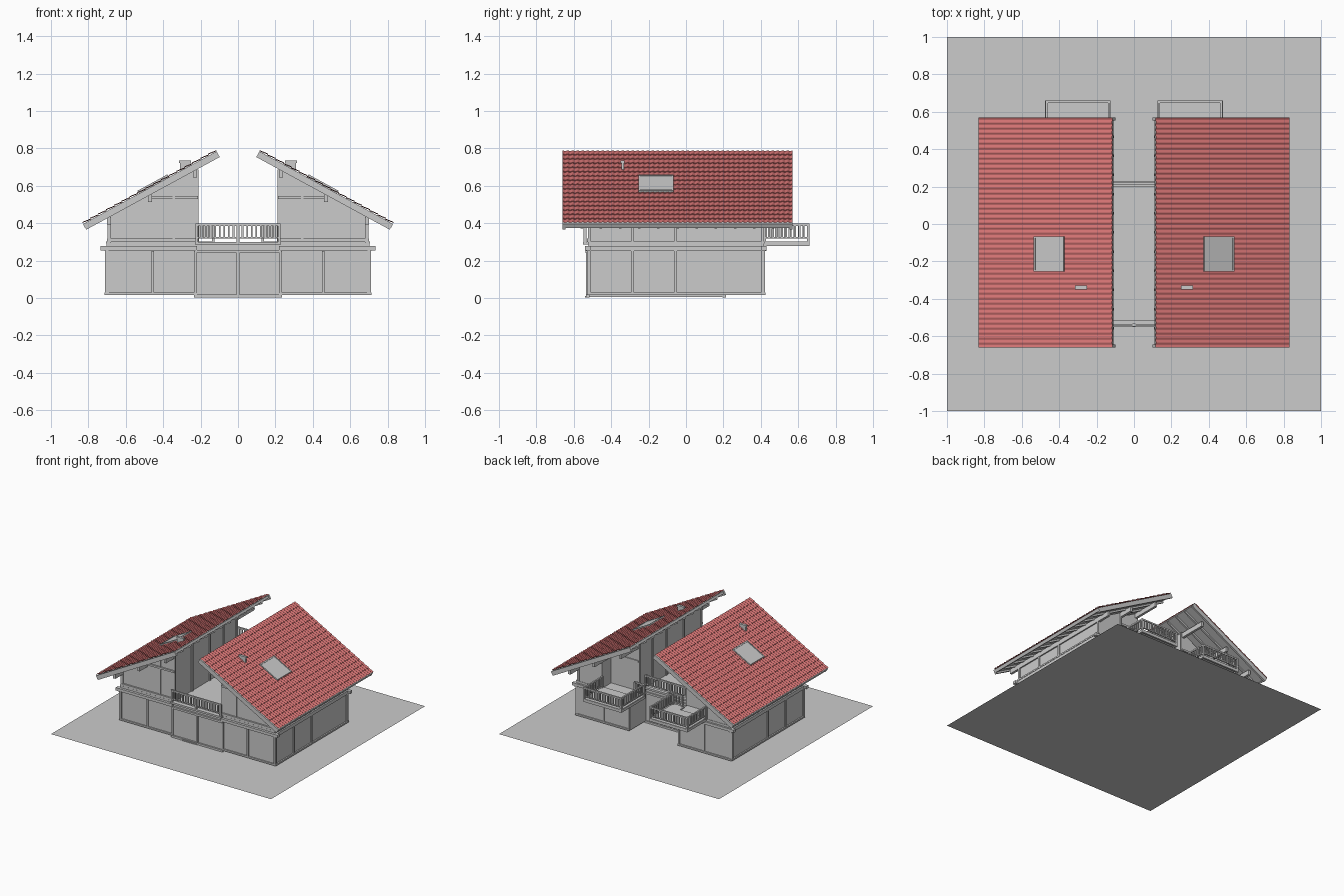
import bpy, bmesh, math
from mathutils import Matrix, Vector

if "Cube" in bpy.data.objects:
    bpy.data.objects.remove(bpy.data.objects["Cube"])

# roof line: ridge edge (RX, RZ) sloping down to eave edge (EX, EZ)
RX, RZ, EX, EZ = 0.115, 0.785, 0.828, 0.397
LEN = math.hypot(EX - RX, EZ - RZ)
DX, DZ = (EX - RX) / LEN, (EZ - RZ) / LEN
Y0, Y1 = -0.66, 0.57


def roof_pt(s, n, y=0.0):
    """Point s down the slope, n above the roof plane."""
    return Vector((RX + s * DX - n * DZ, y, RZ + s * DZ + n * DX))


def under(x, n=-0.032):
    """Height of the roof plane, offset n, at position x."""
    return RZ + (x - RX) * DZ / DX + n / DX


def finish(name, bm, mirror=True, color=None):
    bmesh.ops.recalc_face_normals(bm, faces=bm.faces)
    me = bpy.data.meshes.new(name)
    bm.to_mesh(me)
    bm.free()
    ob = bpy.data.objects.new(name, me)
    bpy.context.collection.objects.link(ob)
    if mirror:
        mod = ob.modifiers.new("mirror", 'MIRROR')
        mod.use_mirror_merge = False
    if color:
        mat = bpy.data.materials.new(name)
        mat.diffuse_color = color
        mat.use_nodes = True
        mat.node_tree.nodes["Principled BSDF"].inputs["Base Color"].default_value = mat.diffuse_color
        me.materials.append(mat)
    return ob


def add_box(bm, x0, x1, y0, y1, z0, z1):
    m = Matrix.Translation(((x0 + x1) / 2, (y0 + y1) / 2, (z0 + z1) / 2))
    m = m @ Matrix.Diagonal((abs(x1 - x0), abs(y1 - y0), abs(z1 - z0), 1))
    bmesh.ops.create_cube(bm, size=1, matrix=m)


def boxes(name, items, mirror=True):
    bm = bmesh.new()
    for b in items:
        add_box(bm, *b)
    return finish(name, bm, mirror)


def add_prism(bm, pts, y0, y1):
    """Extrude an x/z profile along y."""
    f = bm.faces.new([bm.verts.new((p[0], y0, p[1])) for p in pts])
    r = bmesh.ops.extrude_face_region(bm, geom=[f])
    vs = [v for v in r["geom"] if isinstance(v, bmesh.types.BMVert)]
    bmesh.ops.translate(bm, verts=vs, vec=(0, y1 - y0, 0))


def slope_profile(s0, s1, n0, n1):
    return [(p.x, p.z) for p in (roof_pt(s0, n0), roof_pt(s1, n0), roof_pt(s1, n1), roof_pt(s0, n1))]


# ground sheet
bm = bmesh.new()
bmesh.ops.create_grid(bm, x_segments=1, y_segments=1, size=1)
finish("ground_sheet", bm, False)

# lower storey
boxes("lower_wing", [(0.22, 0.703, -0.52, 0.415, 0.015, 0.295)])
boxes("middle_block", [(-0.22, 0.22, -0.522, 0.205, 0.005, 0.29)], False)

# upper storey walls with sloped tops, cut back behind the rear balcony
bm = bmesh.new()
for xa, ya, yb in ((0.22, -0.515, 0.30), (0.47, 0.30, 0.412)):
    add_prism(bm, [(xa, 0.29), (0.69, 0.29), (0.69, under(0.69)), (xa, under(xa))], ya, yb)
finish("upper_walls", bm)

# timber posts on the sides, inner walls, front and back
post_y = (-0.517, -0.285, -0.055, 0.408)
items = [(0.69, 0.712, y - 0.008, y + 0.008, 0.02, 0.25) for y in post_y]
items += [(0.68, 0.699, y - 0.008, y + 0.008, 0.28, under(0.70)) for y in post_y]
items += [(0.212, 0.23, y - 0.008, y + 0.008, 0.29, under(0.23)) for y in (-0.508, -0.285, -0.055, 0.125, 0.292)]
for x in (0.70, 0.455, 0.228):
    items += [(x - 0.007, x + 0.007, -0.53, -0.51, 0.02, 0.25),
              (x - 0.007, x + 0.007, 0.40, 0.422, 0.02, 0.25)]
items += [(0.338, 0.35, -0.522, -0.50, 0.30, under(0.35)),
          (0.47, 0.482, 0.40, 0.42, 0.29, under(0.482))]
boxes("timber_posts", items)
boxes("middle_posts", [(-0.008, 0.008, -0.534, -0.51, 0.01, 0.25),
                       (-0.008, 0.008, 0.19, 0.213, 0.01, 0.25)], False)

# sills, belt beams and lintels
boxes("sills_and_belts", [
    (0.695, 0.714, -0.528, 0.423, 0.015, 0.028), (0.22, 0.71, -0.53, -0.515, 0.015, 0.028),
    (0.22, 0.71, 0.41, 0.425, 0.015, 0.028),
    (0.69, 0.715, -0.535, 0.43, 0.25, 0.278), (0.22, 0.735, -0.54, -0.51, 0.255, 0.278),
    (0.22, 0.735, 0.405, 0.43, 0.255, 0.278),
    (0.685, 0.705, -0.525, 0.42, 0.29, 0.302), (0.22, 0.70, -0.528, -0.51, 0.30, 0.318),
    (0.215, 0.48, -0.527, -0.51, 0.53, 0.545), (0.22, 0.47, 0.295, 0.308, 0.53, 0.545)])
boxes("middle_sills", [
    (-0.235, 0.235, -0.535, -0.515, 0.003, 0.018), (-0.225, 0.225, 0.195, 0.215, 0.003, 0.018),
    (-0.23, 0.23, -0.537, -0.515, 0.24, 0.256), (-0.22, 0.22, 0.195, 0.215, 0.24, 0.256),
    (-0.23, 0.23, -0.552, -0.515, 0.285, 0.30), (-0.22, 0.22, 0.20, 0.228, 0.285, 0.30),
    (-0.13, 0.0, -0.54, -0.52, 0.003, 0.01)], False)

# purlins carrying the roof
boxes("purlins", [(x - 0.01, x + 0.01, ya, yb, under(x) - 0.042, under(x) - 0.003)
                  for x in (0.23, 0.47, 0.69) for ya, yb in ((-0.62, 0.53),)])

# roof deck with verge boards, eave board and rafters
bm = bmesh.new()
add_prism(bm, slope_profile(0.005, LEN - 0.005, -0.022, -0.003), Y0 + 0.003, Y1 - 0.003)
for y in (Y0, Y1 - 0.016):
    add_prism(bm, slope_profile(0.0, LEN, -0.036, -0.001), y, y + 0.016)
add_prism(bm, slope_profile(LEN - 0.012, LEN + 0.002, -0.026, -0.001), Y0, Y1)
for i in range(1, 12):
    y = Y0 + (Y1 - Y0) * i / 12
    add_prism(bm, slope_profile(0.01, LEN - 0.015, -0.036, -0.02), y - 0.007, y + 0.007)
finish("roof_deck", bm)

# rippled roof tiles: stepped courses down the slope, waves along the ridge
COURSES, COLS, SEG = 17, 46, 6
bm = bmesh.new()
rows = []
for c in range(COURSES):
    for t, lift in ((0.0, 0.0), (1.0, 0.005)):
        s = (c + t) * LEN / COURSES
        row = []
        for k in range(COLS * SEG + 1):
            wave = 0.0025 * (1 + math.cos(2 * math.pi * k / SEG))
            row.append(bm.verts.new(roof_pt(s, lift + wave, Y0 + (Y1 - Y0) * k / (COLS * SEG))))
        rows.append(row)
for a, b in zip(rows, rows[1:]):
    for k in range(COLS * SEG):
        bm.faces.new((a[k], a[k + 1], b[k + 1], b[k]))
tiles = finish("roof_tiles", bm, True, (0.65, 0.17, 0.17, 1))
for f in tiles.data.polygons:       # outward side up
    if f.normal.z < -0.5:
        tiles.data.flip_normals()
        break

# skylight: pane inside a raised frame
bm = bmesh.new()
sa, sb, ya, yb = (0.37 - RX) / DX, (0.53 - RX) / DX, -0.255, -0.068
add_prism(bm, slope_profile(sa, sb, -0.01, 0.013), ya, yb)
for s in (sa, sb - 0.01):
    add_prism(bm, slope_profile(s, s + 0.01, -0.01, 0.017), ya, yb)
for y in (ya, yb - 0.008):
    add_prism(bm, slope_profile(sa, sb, -0.01, 0.016), y, y + 0.008)
finish("skylight", bm)

# small chimney plate
boxes("chimney", [(0.255, 0.31, -0.346, -0.332, 0.64, 0.728), (0.25, 0.315, -0.349, -0.329, 0.722, 0.735)])


def railing(p, q, z0=0.30, top=0.397):
    """Boxes for a straight axis-aligned railing from p to q."""
    (xa, ya), (xb, yb) = p, q
    out = []
    for h, z in ((0.006, top - 0.012), (0.004, z0 + 0.018)):
        out.append((min(xa, xb) - h, max(xa, xb) + h, min(ya, yb) - h, max(ya, yb) + h, z, z + 2 * h))
    n = max(2, round(math.hypot(xb - xa, yb - ya) / 0.024))
    for i in range(n + 1):
        x, y = xa + (xb - xa) * i / n, ya + (yb - ya) * i / n
        h = 0.007 if i in (0, n) else 0.0045
        out.append((x - h, x + h, y - h, y + h, z0 if i in (0, n) else z0 + 0.02, top - 0.006))
    return out


# terrace railings between the wings
items = []
for y in (-0.54, 0.217):
    for sx in (-1, 1):
        items += railing((0, y), (0.22 * sx, y))
boxes("terrace_railings", items, False)

# rear corner balconies
boxes("balcony_floor", [(0.128, 0.472, 0.405, 0.658, 0.288, 0.303), (0.128, 0.23, 0.345, 0.41, 0.288, 0.303),
                        (0.125, 0.14, 0.345, 0.66, 0.278, 0.30), (0.46, 0.475, 0.41, 0.66, 0.278, 0.30),
                        (0.125, 0.475, 0.645, 0.66, 0.278, 0.30)])
boxes("balcony_railing", railing((0.133, 0.653), (0.467, 0.653)) + railing((0.467, 0.653), (0.467, 0.42))
      + railing((0.133, 0.653), (0.133, 0.355)) + railing((0.133, 0.355), (0.215, 0.355)))
